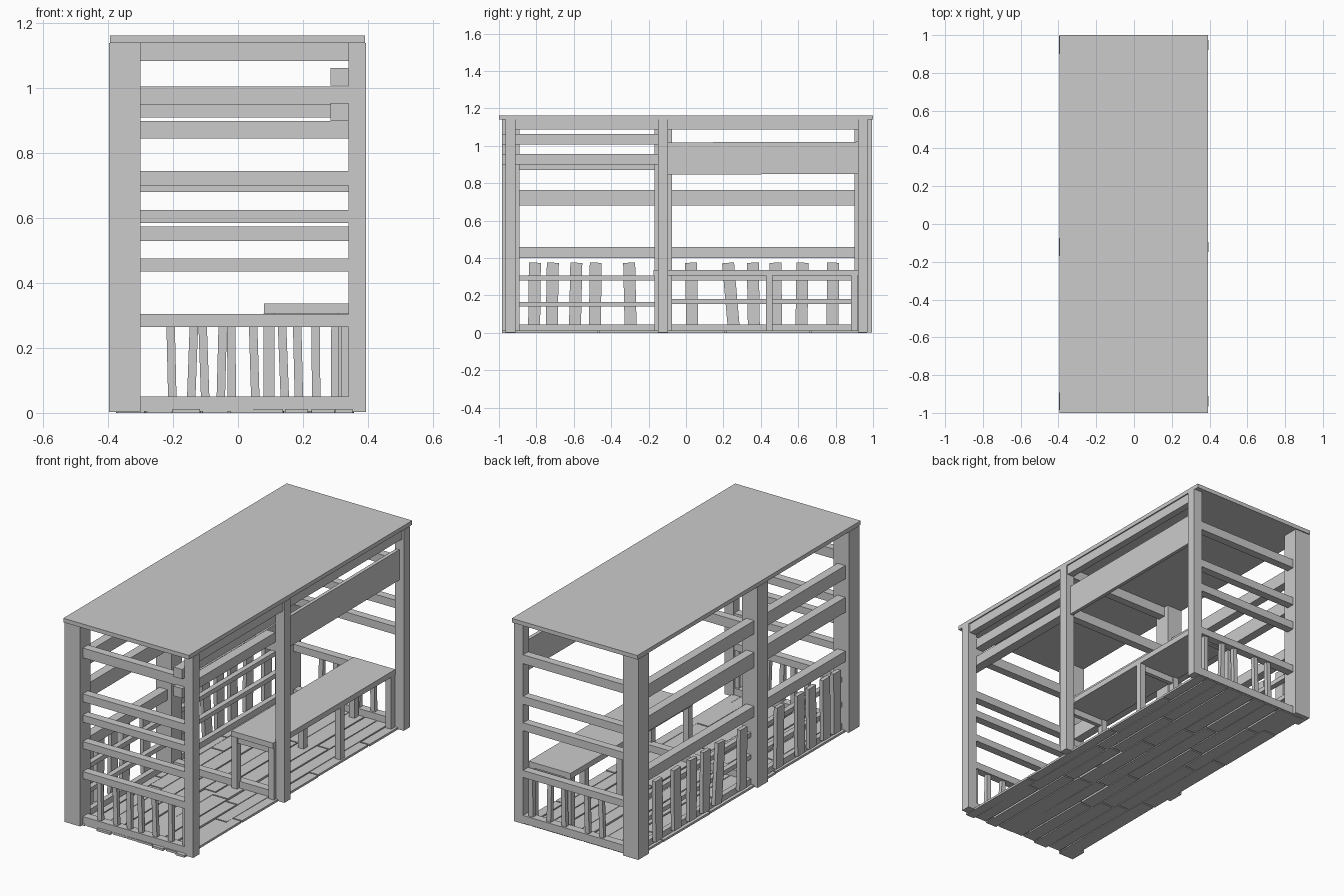
import bpy, math, random
random.seed(4)

def box(name, x0, x1, y0, y1, z0, z1, rot=(0, 0, 0)):
    """Axis-aligned box from its limits, optionally turned about its centre."""
    bpy.ops.mesh.primitive_cube_add(size=1, location=((x0+x1)/2, (y0+y1)/2, (z0+z1)/2), rotation=rot)
    o = bpy.context.object
    o.name = name
    o.scale = (x1-x0, y1-y0, z1-z0)
    return o

# Roof slab
box("roof", -.395, .392, -1, 1, 1.14, 1.163)

# Posts: thick on the left, slim on the right
for y in (-.938, -.122, .947):
    box("left_post", -.397, -.30, y-.047, y+.047, .003, 1.14)
    box("right_post", .34, .395, y-.027, y+.027, .003, 1.14)

# Cross rails of the front, middle and back frames
front = [(.95, 1.005), (.70, .745), (.585, .625), (.435, .475), (.265, .305), (.005, .05)]
middle = [(1.085, 1.14), (.845, .90), (.005, .05)]
back = [(.91, .96), (.68, .725), (.53, .575), (.265, .305), (.005, .05)]
for name, y, rails in (("front", -.938, front), ("middle", -.125, middle), ("back", .95, back)):
    for z0, z1 in rails:
        box(name + "_rail", -.31, .35, y-.023, y+.023, z0, z1)

# Short balusters in both ends
for name, y, xs in (("front", -.938, (-.205, -.105, -.02, .05, .14, .24, .33)),
                    ("back", .95, (-.14, -.05, .095, .185, .30))):
    for x in xs:
        box(name + "_baluster", x-.013, x+.013, y-.012, y+.012, .045, .27,
            (0, math.radians(random.uniform(-2.5, 2.5)) if x < .32 else 0, 0))

# Side rails for each bay
for y0, y1 in ((-.90, -.16), (-.09, .91)):
    for z0, z1 in ((.87, .945), (.68, .765), (.40, .46)):
        box("left_rail", -.375, -.325, y0, y1, z0, z1)
    for z0, z1 in ((.28, .306), (.14 if y0 < -.5 else .155, .18 if y0 > -.5 else .165), (.012, .045)):
        box("left_thin_rail", -.355, -.325, y0, y1, z0, z1)
    box("right_top_beam", .345, .385, y0-.02, y1+.02, 1.087, 1.14)

# Leaning pickets outside the left wall
for y in (-.81, -.715, -.59, -.485, -.30, .03, .24, .36, .48, .62, .785):
    lean = 5 if y == .24 else random.uniform(-1.5, 1.5)
    box("left_picket", -.382, -.36, y-.032, y+.032, .03, .375, (math.radians(lean), 0, 0))

# Protruding rails of the right front bay
for z0, z1 in ((1.008, 1.063), (.90, .955)):
    box("right_front_rail", .285, .34, -.985, -.15, z0, z1)

# Sign-like plain panel on the right rear bay
box("right_panel", .347, .367, -.105, .92, .848, 1.02, (math.radians(.2), 0, 0))

# Bench with legs and aprons
box("bench_seat", .08, .342, -.175, .92, .306, .337)
for y in (-.15, .445, .90):
    for x in (.095, .325):
        box("bench_leg", x-.017, x+.017, y-.018, y+.018, .01, .306)
    box("bench_cross_bar", .09, .33, y-.012, y+.012, .27, .306)

# Floor planks in staggered rows
x = -.375
while x < .33:
    w = min(random.uniform(.075, .1), .36-x)
    y = -.975 + random.uniform(-.01, .02)
    while y < .93:
        length = random.uniform(.35, .75)
        end = .975 if y + length > .75 else y + length
        dx = random.uniform(-.004, .004)
        box("floor_plank", x+dx, x+w-.006+dx, y, end-.008, 0, .012,
            (0, 0, math.radians(random.uniform(-.3, .3))))
        y = end
    x += w
